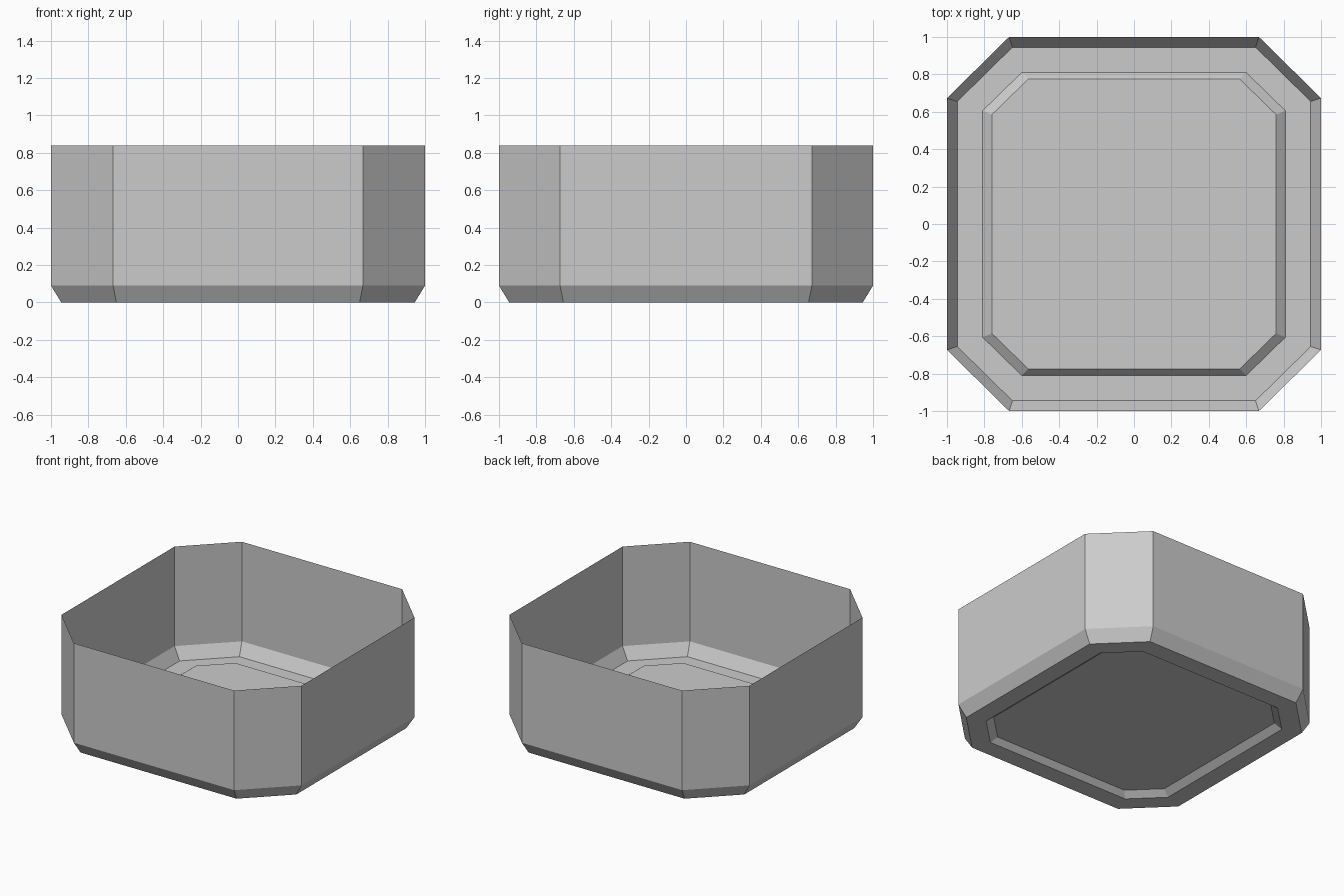
import bpy
import bmesh

cube = bpy.data.objects.get("Cube")
if cube:
    bpy.data.objects.remove(cube, do_unlink=True)

# Single plain grey
grey = bpy.data.materials.new("plain grey")
grey.use_nodes = True
grey.diffuse_color = (0.6, 0.6, 0.6, 1)
grey.node_tree.nodes["Principled BSDF"].inputs["Base Color"].default_value = (0.6, 0.6, 0.6, 1)


def octagon(bm, hx, hy, fx, fy, z):
    """Chamfered rectangle: half sizes hx, hy and half lengths fx, fy of its straight sides."""
    quarter = [(hx, fy), (fx, hy)]
    pts = quarter + [(-x, y) for x, y in reversed(quarter)]
    pts += [(-x, -y) for x, y in pts]
    return [bm.verts.new((x, y, z)) for x, y in pts]


# Rings from the open rim down the wall, round the foot and up to the raised floor
rings = [
    (1.0, 1.0, 0.668, 0.673, 0.84),
    (1.0, 1.0, 0.668, 0.673, 0.09),
    (0.945, 0.945, 0.65, 0.655, 0.0),
    (0.81, 0.81, 0.60, 0.605, 0.0),
    (0.76, 0.775, 0.565, 0.585, 0.04),
]

bm = bmesh.new()
loops = [octagon(bm, *ring) for ring in rings]
for upper, lower in zip(loops, loops[1:]):
    for i in range(len(upper)):
        j = (i + 1) % len(upper)
        bm.faces.new((upper[i], lower[i], lower[j], upper[j]))

# Raised floor panel, wound to face down like the rest of the outer skin
bm.faces.new(reversed(loops[-1]))

mesh = bpy.data.meshes.new("open_tray")
bm.to_mesh(mesh)
bm.free()
mesh.materials.append(grey)
tray = bpy.data.objects.new("open_tray", mesh)
bpy.context.collection.objects.link(tray)
